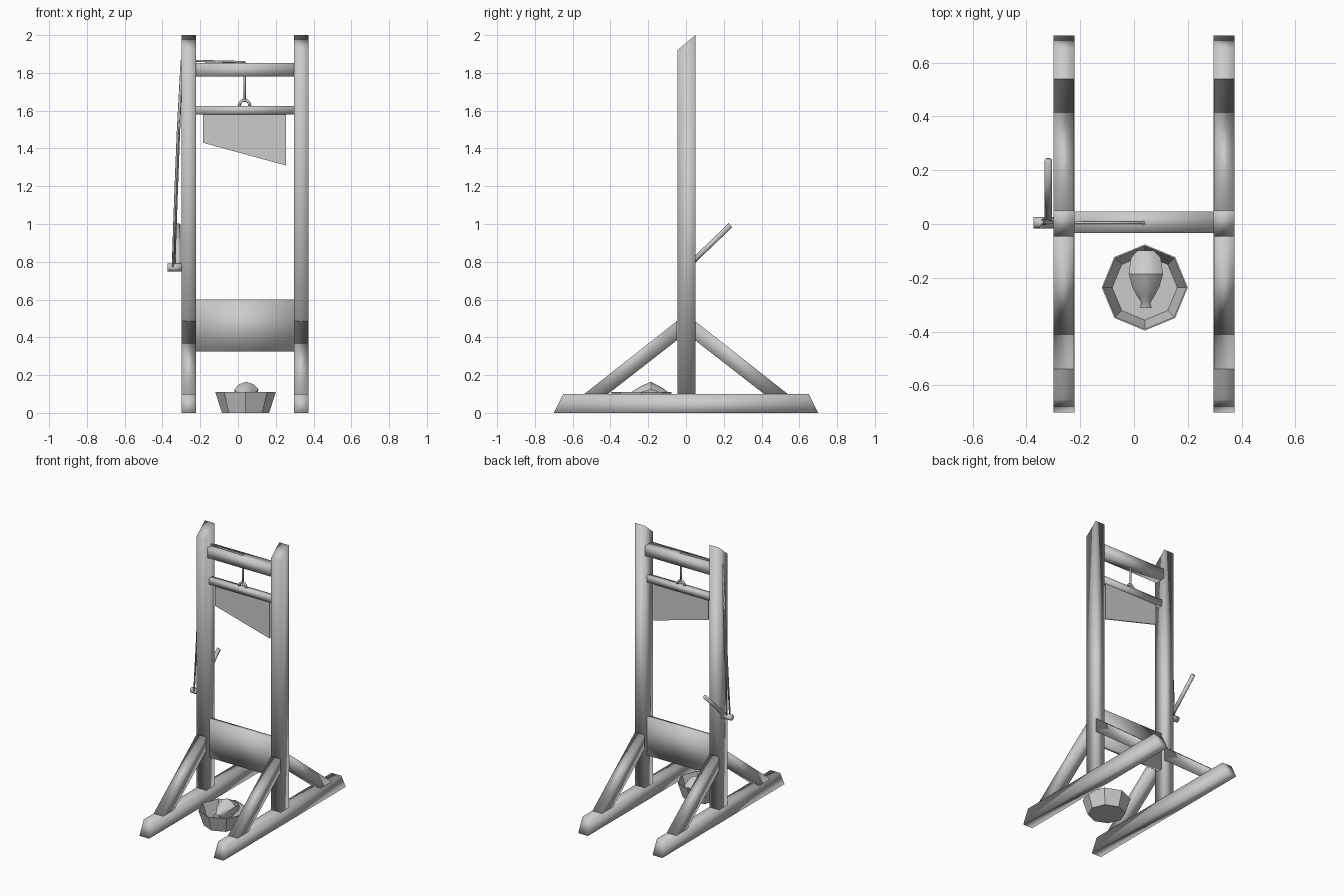
import bpy, bmesh, math
from mathutils import Vector

if "Cube" in bpy.data.objects:
    bpy.data.objects.remove(bpy.data.objects["Cube"])

grey = bpy.data.materials.new("plain_grey")
grey.diffuse_color = (0.6, 0.6, 0.6, 1)
grey.use_nodes = True
grey.node_tree.nodes["Principled BSDF"].inputs["Base Color"].default_value = grey.diffuse_color


def finish(name, bm, smooth):
    bmesh.ops.recalc_face_normals(bm, faces=bm.faces)
    me = bpy.data.meshes.new(name)
    bm.to_mesh(me)
    bm.free()
    me.materials.append(grey)
    for p in me.polygons:
        p.use_smooth = smooth
    ob = bpy.data.objects.new(name, me)
    bpy.context.collection.objects.link(ob)
    return ob


def loft(name, rings, smooth=True, caps=(True, True)):
    """Skin a list of equally long point rings."""
    bm = bmesh.new()
    vs = [[bm.verts.new(p) for p in r] for r in rings]
    n = len(vs[0])
    for a, b in zip(vs, vs[1:]):
        for i in range(n):
            j = (i + 1) % n
            bm.faces.new((a[i], a[j], b[j], b[i]))
    if caps[0]:
        bm.faces.new(vs[0])
    if caps[1]:
        bm.faces.new(vs[-1])
    return finish(name, bm, smooth)


def side_profile(name, pts, x0, x1, smooth=True):
    """Extrude a (y, z) outline along x."""
    return loft(name, [[(x, y, z) for y, z in pts] for x in (x0, x1)], smooth)


def box(name, x, y, z, smooth=True):
    return side_profile(name, [(y[0], z[0]), (y[1], z[0]), (y[1], z[1]), (y[0], z[1])],
                        x[0], x[1], smooth)


def tube(name, pts, r, sides=6):
    """Round bar along a path."""
    pts = [Vector(p) for p in pts]
    rings = []
    for i, p in enumerate(pts):
        d = (pts[min(i + 1, len(pts) - 1)] - pts[max(i - 1, 0)]).normalized()
        u = d.cross(Vector((0, 1, 0)) if abs(d.y) < 0.7 else Vector((1, 0, 0))).normalized()
        v = d.cross(u)
        rings.append([p + r * (u * math.cos(a) + v * math.sin(a))
                      for a in (2 * math.pi * k / sides for k in range(sides))])
    return loft(name, rings)


# two side frames: foot beam, slanted-top post and a pair of braces
for side, x0, x1 in (("left", -0.30, -0.222), ("right", 0.296, 0.374)):
    side_profile(side + "_foot", [(-0.70, 0), (0.70, 0), (0.65, 0.10), (-0.65, 0.10)], x0, x1)
    side_profile(side + "_post", [(-0.046, 0.10), (0.05, 0.10), (0.05, 2.0), (-0.046, 1.92)], x0, x1)
    for end, s in (("front", -1), ("back", 1)):
        side_profile(f"{side}_{end}_brace",
                     [(s * 0.047, 0.487), (s * 0.047, 0.385), (s * 0.42, 0.095), (s * 0.545, 0.095)],
                     x0 + 0.001, x1 - 0.001)

# cross pieces between the posts
span = (-0.222, 0.296)
box("top_crossbar", span, (-0.033, 0.046), (1.78, 1.853))
box("lower_board", span, (-0.012, 0.022), (0.325, 0.60))
box("blade_holder", span, (-0.014, 0.024), (1.58, 1.626))

# slanted blade
outline = [(-0.185, 1.58), (-0.185, 1.43), (0.253, 1.31), (0.253, 1.58)]
loft("blade", [[(x, y, z) for x, z in outline] for y in (0.001, 0.009)], False)

# lifting eye and rope
tube("lifting_eye", [(0.005, 0.005, 1.62), (0.012, 0.005, 1.643), (0.026, 0.005, 1.656),
                     (0.044, 0.005, 1.656), (0.058, 0.005, 1.643), (0.065, 0.005, 1.62)], 0.008)
tube("blade_rope", [(0.035, 0.005, 1.645), (0.035, 0.005, 1.858)], 0.007)
tube("top_rope", [(0.037, 0.005, 1.857), (-0.10, 0.005, 1.860), (-0.30, 0.005, 1.866)], 0.006)
tube("outer_rope", [(-0.298, 0.005, 1.866), (-0.318, 0.004, 1.50), (-0.332, 0.002, 1.15),
                    (-0.345, -0.010, 0.77)], 0.006)
tube("inner_rope", [(-0.298, 0.005, 1.862), (-0.312, 0.008, 1.50), (-0.325, 0.010, 1.15),
                    (-0.338, 0.015, 0.77)], 0.006)

# release peg and lever
tube("release_peg", [(-0.374, 0.005, 0.77), (-0.298, 0.005, 0.77)], 0.021, 8)
tube("release_lever", [(-0.318, 0.005, 0.772), (-0.318, 0.236, 0.994)], 0.014, 8)


# open octagonal basket
def octagon(r, z):
    return [(0.04 + r * math.cos(k * math.pi / 4), -0.236 + r * math.sin(k * math.pi / 4), z)
            for k in range(8)]


loft("basket", [octagon(0.125, 0), octagon(0.16, 0.11), octagon(0.155, 0.11), octagon(0.121, 0.005)],
     False)

# low-poly lump resting in the basket: y, half width, low z, high z
rings = []
for y, w, lo, hi in ((-0.098, 0.03, 0.07, 0.112), (-0.125, 0.055, 0.045, 0.132),
                     (-0.185, 0.064, 0.03, 0.165), (-0.235, 0.05, 0.035, 0.143),
                     (-0.272, 0.03, 0.05, 0.122), (-0.292, 0.017, 0.07, 0.108),
                     (-0.312, 0.022, 0.065, 0.102)):
    mid, h = (lo + hi) / 2, (hi - lo) / 2
    rings.append([(0.044 + w * c, y, mid + h * s) for c, s in
                  ((0, 1), (0.6, 0.8), (1, 0.4), (0.9, -0.4), (0.4, -1),
                   (-0.4, -1), (-0.9, -0.4), (-1, 0.4), (-0.6, 0.8))])
head = loft("head", rings)
bpy.context.view_layer.objects.active = head
head.select_set(True)
bpy.ops.object.shade_smooth_by_angle(angle=math.radians(40))
